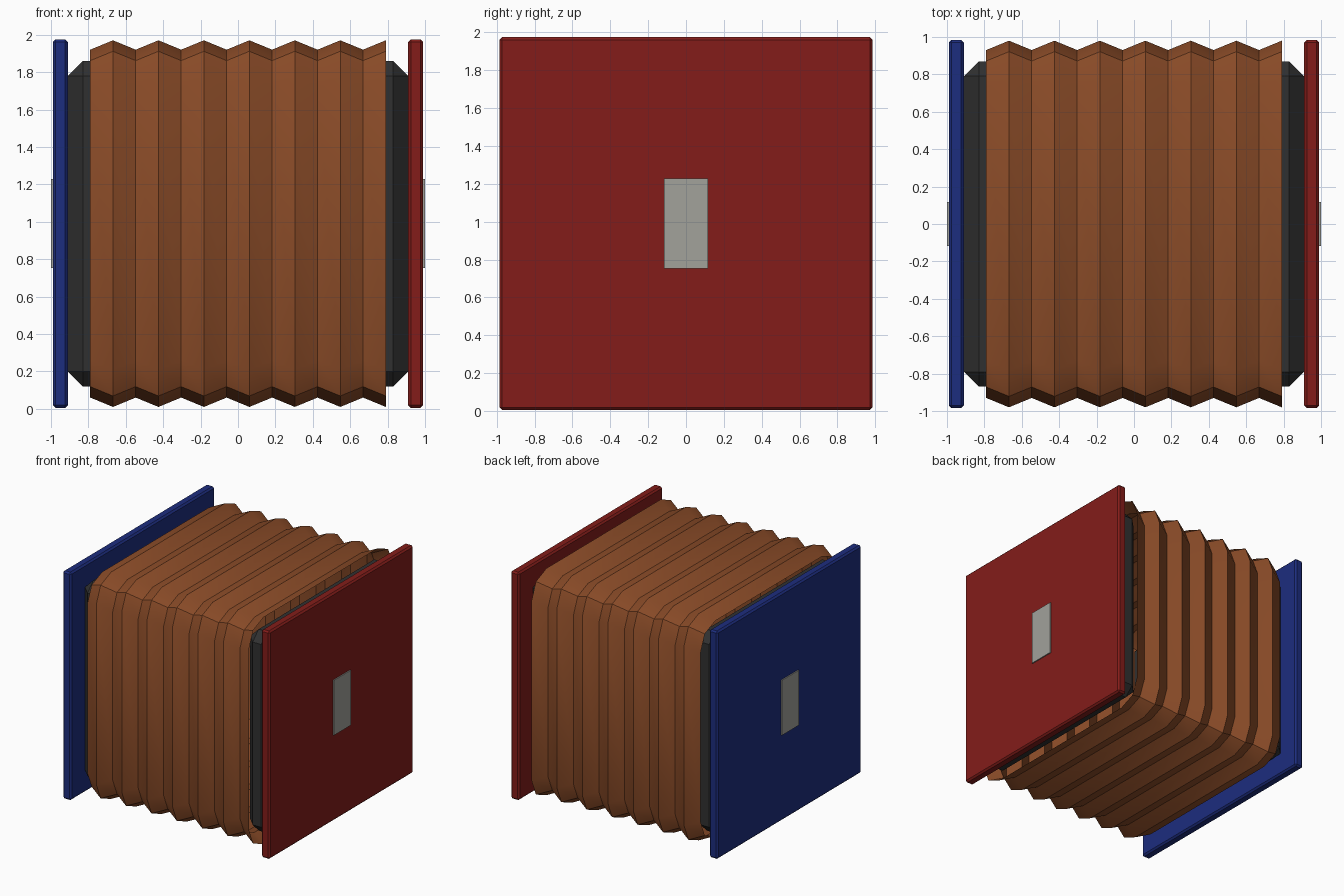
import bpy, bmesh, math

if "Cube" in bpy.data.objects:
    bpy.data.objects.remove(bpy.data.objects["Cube"])

CZ = 0.99  # height of the long axis


def material(name, rgb):
    m = bpy.data.materials.new(name)
    m.diffuse_color = (*rgb, 1)
    m.use_nodes = True
    m.node_tree.nodes["Principled BSDF"].inputs["Base Color"].default_value = m.diffuse_color
    return m


def bevelled_box(name, size, loc, mat, bevel=0.0):
    bpy.ops.mesh.primitive_cube_add(size=1, location=loc)
    ob = bpy.context.object
    ob.name = name
    ob.scale = size
    bpy.ops.object.transform_apply(location=False, rotation=False, scale=True)
    if bevel:
        mod = ob.modifiers.new("edge_bevel", 'BEVEL')
        mod.width = bevel
        mod.segments = 1
    ob.data.materials.append(mat)
    return ob


def rounded_square(half, radius, segs):
    """Closed (y, z) outline with rounded corners."""
    pts = []
    c = half - radius
    for q, (sy, sz) in enumerate([(1, 1), (-1, 1), (-1, -1), (1, -1)]):
        for i in range(segs + 1):
            a = math.pi / 2 * (q + i / segs)
            pts.append((sy * c + radius * math.cos(a), sz * c + radius * math.sin(a)))
    return pts


brown = material("leather_brown", (0.27, 0.075, 0.022))
red = material("red", (0.23, 0.012, 0.01))
blue = material("blue", (0.012, 0.026, 0.21))
dark = material("dark_grey", (0.03, 0.03, 0.03))
pale = material("pale_grey", (0.36, 0.36, 0.33))

# End plates, dark frames and centre pads on both ends
for side, tag, colour in ((-1, "left", blue), (1, "right", red)):
    bevelled_box(f"{tag}_end_plate", (0.08, 1.97, 1.97), (side * 0.95, 0, CZ), colour, 0.014)
    bevelled_box(f"{tag}_frame", (0.24, 1.74, 1.74), (side * 0.79, 0, CZ), dark, 0.08)
    bevelled_box(f"{tag}_centre_pad", (0.04, 0.235, 0.475), (side * 0.98, 0, CZ), pale)

# Pleated bellows: alternating valley and ridge rings
bm = bmesh.new()
rings = []
folds = 13
for i in range(folds + 1):
    x = -0.79 + 1.58 * i / folds
    half = 0.98 if i % 2 else 0.93
    rings.append([bm.verts.new((x, y, z)) for y, z in rounded_square(half, 0.2, 2)])
for a, b in zip(rings, rings[1:]):
    n = len(a)
    for j in range(n):
        k = (j + 1) % n
        bm.faces.new((a[j], a[k], b[k], b[j]))
bmesh.ops.recalc_face_normals(bm, faces=bm.faces)
mesh = bpy.data.meshes.new("bellows")
bm.to_mesh(mesh)
bm.free()
bellows = bpy.data.objects.new("bellows", mesh)
bellows.location.z = CZ
mesh.materials.append(brown)
bpy.context.collection.objects.link(bellows)
bpy.ops.object.select_all(action='DESELECT')
bellows.select_set(True)
bpy.context.view_layer.objects.active = bellows
bpy.ops.object.shade_smooth_by_angle(angle=math.radians(35))
